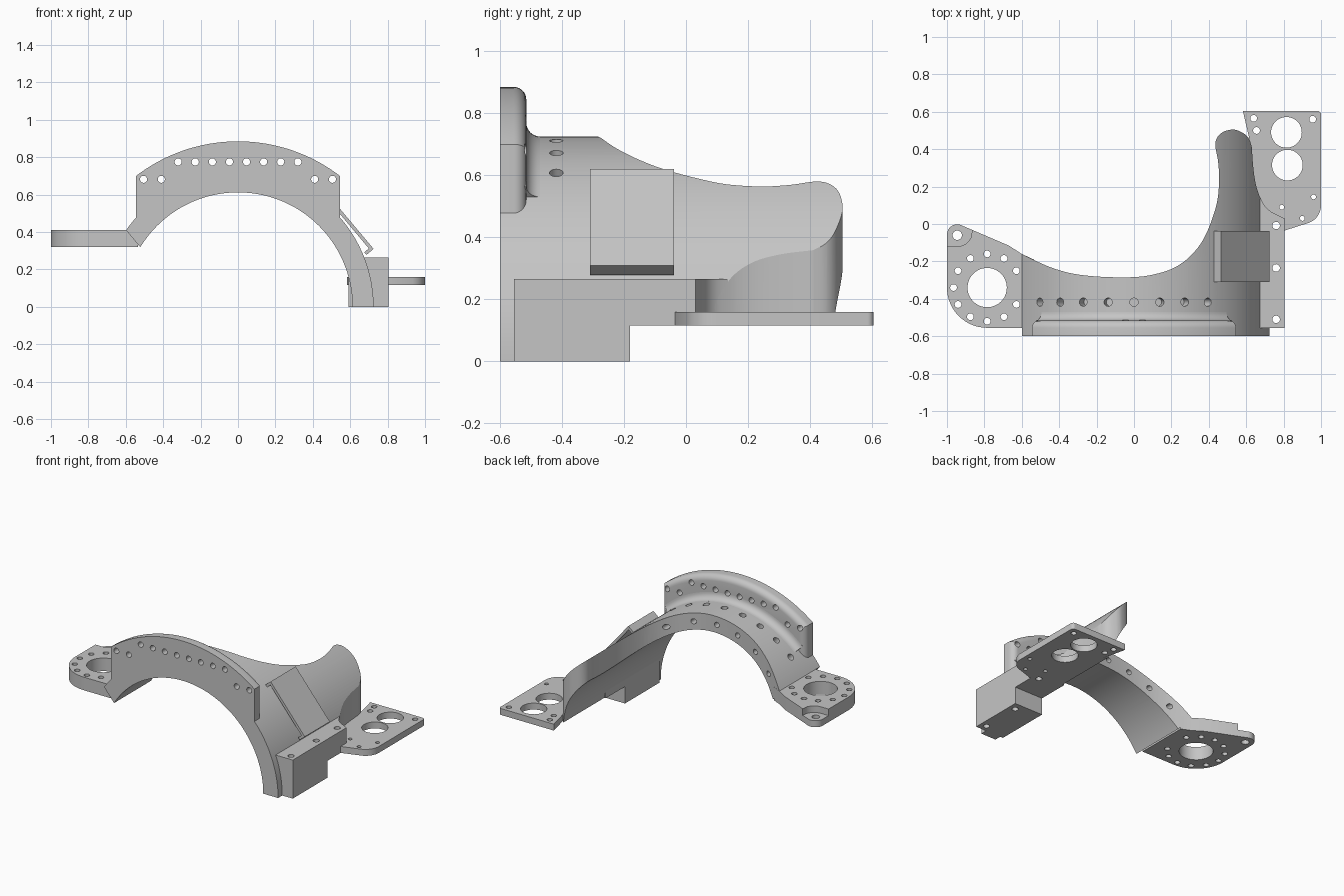
import bpy, bmesh
from math import sin, cos, asin, degrees, radians, pi
from mathutils import Matrix, Vector

if "Cube" in bpy.data.objects:
    bpy.data.objects.remove(bpy.data.objects["Cube"], do_unlink=True)

grey = bpy.data.materials.new("plain grey")
grey.use_nodes = True
grey.diffuse_color = (0.56, 0.56, 0.56, 1)
grey.node_tree.nodes["Principled BSDF"].inputs["Base Color"].default_value = (0.56, 0.56, 0.56, 1)

R_IN, R_OUT = 0.612, 0.725


def loft(name, loops):
    """Closed solid skinned through matching point loops."""
    bm = bmesh.new()
    rows = [[bm.verts.new(p) for p in loop] for loop in loops]
    for a, b in zip(rows, rows[1:]):
        for i in range(len(a)):
            j = (i + 1) % len(a)
            bm.faces.new((a[i], a[j], b[j], b[i]))
    bm.faces.new(rows[0])
    bm.faces.new(rows[-1])
    return finish(name, bm)


def finish(name, bm):
    bmesh.ops.recalc_face_normals(bm, faces=bm.faces)
    me = bpy.data.meshes.new(name)
    bm.to_mesh(me)
    bm.free()
    me.materials.append(grey)
    ob = bpy.data.objects.new(name, me)
    bpy.context.collection.objects.link(ob)
    return ob


def prism(name, pts, axis, a, b):
    """Extrude a flat outline along x (y, z), along y (x, z) or along z (x, y)."""
    place = {"x": lambda p, h: (h, p[0], p[1]),
             "y": lambda p, h: (p[0], h, p[1]),
             "z": lambda p, h: (p[0], p[1], h)}[axis]
    return loft(name, [[place(p, h) for p in pts] for h in (a, b)])


def box(name, x, y, z):
    return prism(name, [(x[0], y[0]), (x[1], y[0]), (x[1], y[1]), (x[0], y[1])], "z", *z)


def arc(cx, cy, r, start, end, n):
    angles = [radians(start + (end - start) * i / n) for i in range(n + 1)]
    return [(cx + r * cos(t), cy + r * sin(t)) for t in angles]


def smooth_path(pts, n=6):
    """Catmull-Rom curve through the points."""
    v = [Vector(p) for p in [pts[0]] + pts + [pts[-1]]]
    out = []
    for p, q, r, s in zip(v, v[1:], v[2:], v[3:]):
        for i in range(n):
            t = i / n
            out.append(tuple(0.5 * (2 * q + (r - p) * t + (2 * p - 5 * q + 4 * r - s) * t * t
                                    + (3 * q - p - 3 * r + s) * t ** 3)))
    return out + [pts[-1]]


def pins(items):
    """Cylinders (centre, direction, radius, length) joined into one cutter."""
    bm = bmesh.new()
    for centre, direction, r, length in items:
        turn = Vector(direction).to_track_quat("Z", "Y").to_matrix().to_4x4()
        bmesh.ops.create_cone(bm, cap_ends=True, segments=24 if r < 0.05 else 48, radius1=r,
                              radius2=r, depth=length, matrix=Matrix.Translation(centre) @ turn)
    return finish("cutter", bm)


def cut(ob, cutter, op="DIFFERENCE"):
    cutter.hide_render = True
    mod = ob.modifiers.new("cut", "BOOLEAN")
    mod.operation, mod.solver, mod.object = op, "EXACT", cutter
    bpy.context.view_layer.objects.active = ob
    bpy.ops.object.modifier_apply(modifier=mod.name)
    bpy.data.objects.remove(cutter, do_unlink=True)


# Arch shell: ring section trimmed by a curved plan outline
ring = arc(0, 0, R_OUT, 0, 145.6, 96) + arc(0, 0, R_IN, 148.6, 0, 96)
shell = prism("arch_shell", ring, "y", -0.6, 0.6)
back = smooth_path([(-0.6, -0.16), (-0.45, -0.23), (-0.3, -0.27), (-0.1, -0.285), (0.08, -0.275),
                    (0.24, -0.22), (0.36, -0.1), (0.435, 0.08), (0.455, 0.22), (0.45, 0.33),
                    (0.435, 0.43), (0.465, 0.485), (0.53, 0.505), (0.585, 0.485), (0.615, 0.455),
                    (0.63, 0.41)])
flank = smooth_path([(0.63, 0.41), (0.638, 0.3), (0.652, 0.21), (0.678, 0.135), (0.72, 0.075),
                     (0.805, 0.03)])
plan = [(0.805, -0.7), (-0.8, -0.7), (-0.8, -0.06)] + back + flank[1:]
cut(shell, prism("cutter", plan, "z", -0.1, 1), "INTERSECT")
cut(shell, box("cutter", (0.4, 0.9), (-0.18, 0.8), (-0.2, 0.116)))

# Blind radial holes over the crown, then holes in the rear edge
radial = []
for k in range(-4, 4):
    d = Vector((sin(radians(11 * k)), 0, cos(radians(11 * k))))
    radial.append((d * 0.75 + Vector((0, -0.418, 0)), d, 0.022, 0.18))
cut(shell, pins(radial))
rear = [(0.668 * sin(radians(a)), -0.2, 0.668 * cos(radians(a))) for a in range(-45, 30, 14)]
cut(shell, pins([(c, (0, 1, 0), 0.018, 0.3) for c in rear]))


# Upright flange, its rear rim rounded by insetting the outline layer by layer
def flange_loop(y, inset):
    half, r = 0.545 - inset, 0.895 - inset
    tilt = degrees(asin(half / r))
    pts = arc(0, -0.01, r, 90 - tilt, 90 + tilt, 40) + [(-half, 0.44)]
    pts += arc(0, 0, 0.7, 134, 46, 40) + [(half, 0.44)]
    return [(x, y, z) for x, z in pts]


curve = arc(0, -0.555, 0.04, 0, 90, 7)
flange = loft("front_flange", [flange_loop(-0.6, 0)] + [flange_loop(y, 0.04 - x) for x, y in curve])

# Curved fillet where the flange meets the shell
profile = [(0.71, -0.53), (0.71, -0.47)] + arc(0.77, -0.47, 0.045, 180, 270, 8) + [(0.77, -0.53)]
fillet = loft("flange_fillet", [[(r * cos(t), y, r * sin(t)) for r, y in profile]
                                for t in [radians(47 + 86 * i / 48) for i in range(49)]])

# Bolt holes through flange and fillet
spots = [(-0.32 + 0.0914 * i, 0.775) for i in range(8)]
spots += [(s * x, 0.682) for s in (-1, 1) for x in (0.41, 0.505)]
for part in (flange, fillet):
    cut(part, pins([((x, -0.55, z), (0, 1, 0), 0.019, 0.3) for x, z in spots]))

# Right mounting plate with bore, bolt circle and lowered ear
pts = [(-0.535, -0.555)] + arc(-0.785, -0.34, 0.215, 270, 180, 16)
pts += arc(-0.945, -0.057, 0.055, 180, 65, 12) + [(-0.67, -0.115), (-0.6, -0.16), (-0.535, -0.19)]
mount = prism("right_mount", pts, "z", 0.32, 0.41)
ear = [(-1.1, -0.12)] + arc(-0.945, -0.04, 0.08, 270, 340, 10) + [(-0.85, 0.1), (-1.1, 0.1)]
cut(mount, prism("cutter", ear, "z", 0.365, 0.5))
holes = [(-0.785, -0.34, 0.105), (-0.945, -0.06, 0.025)]
holes += [(-0.785 + 0.18 * cos(k * pi / 6), -0.34 + 0.18 * sin(k * pi / 6), 0.018)
          for k in range(1, 12)]
cut(mount, pins([((x, y, 0.36), (0, 0, 1), r, 0.4) for x, y, r in holes]))

# Left foot block, stepped underneath, with a curved web running into the shell
side = [(-0.555, 0), (-0.18, 0), (-0.18, 0.116), (0.03, 0.116), (0.03, 0.265), (-0.555, 0.265)]
block = prism("left_foot_block", side, "x", 0.59, 0.805)
cut(block, pins([((0.76, y, 0.13), (0, 0, 1), 0.02, 0.5) for y in (-0.51, -0.235, -0.008)]))
web = [(0.62, 0.03), (0.62, 0.13)] + [p for p in flank if p[1] < 0.14]
prism("left_foot_web", web, "z", 0.116, 0.265)

# Left rear plate
pts = [(0.6, -0.035), (0.805, -0.035)] + arc(0.9, 0.1, 0.1, 290, 360, 12)
pts += arc(0.98, 0.585, 0.02, 0, 90, 6) + [(0.582, 0.605), (0.625, 0.42), (0.61, 0.3)]
plate = prism("left_rear_plate", pts, "z", 0.116, 0.16)
holes = [(0.815, 0.49, 0.082), (0.82, 0.315, 0.082), (0.76, -0.008, 0.02)]
holes += [(x, y, 0.018) for x, y in ((0.64, 0.565), (0.655, 0.5), (0.955, 0.56))]
holes += [(x, y, 0.013) for x, y in ((0.96, 0.145), (0.9, 0.03), (0.79, 0.09))]
cut(plate, pins([((x, y, 0.14), (0, 0, 1), r, 0.3) for x, y, r in holes]))

# Thin cover over the left shoulder, with a lip at each end
top, end = Vector((0.465, 0.62)), Vector((0.725, 0.31))
along = (end - top).normalized()
inward = Vector((along.y, -along.x))
wall, lip = 0.018, 0.05
cover = [top, end, end + inward * lip, end + inward * lip - along * wall,
         end + inward * wall - along * wall, top + inward * wall + along * wall,
         top + inward * lip + along * wall, top + inward * lip]
prism("shoulder_cover", cover, "y", -0.31, -0.038)

# Smooth the curved faces, keep edges sharp
bpy.ops.object.select_all(action="DESELECT")
for ob in bpy.context.collection.objects:
    if ob.type == "MESH" and grey.name in ob.data.materials:
        ob.select_set(True)
        bpy.context.view_layer.objects.active = ob
bpy.ops.object.shade_smooth_by_angle(angle=radians(20))
